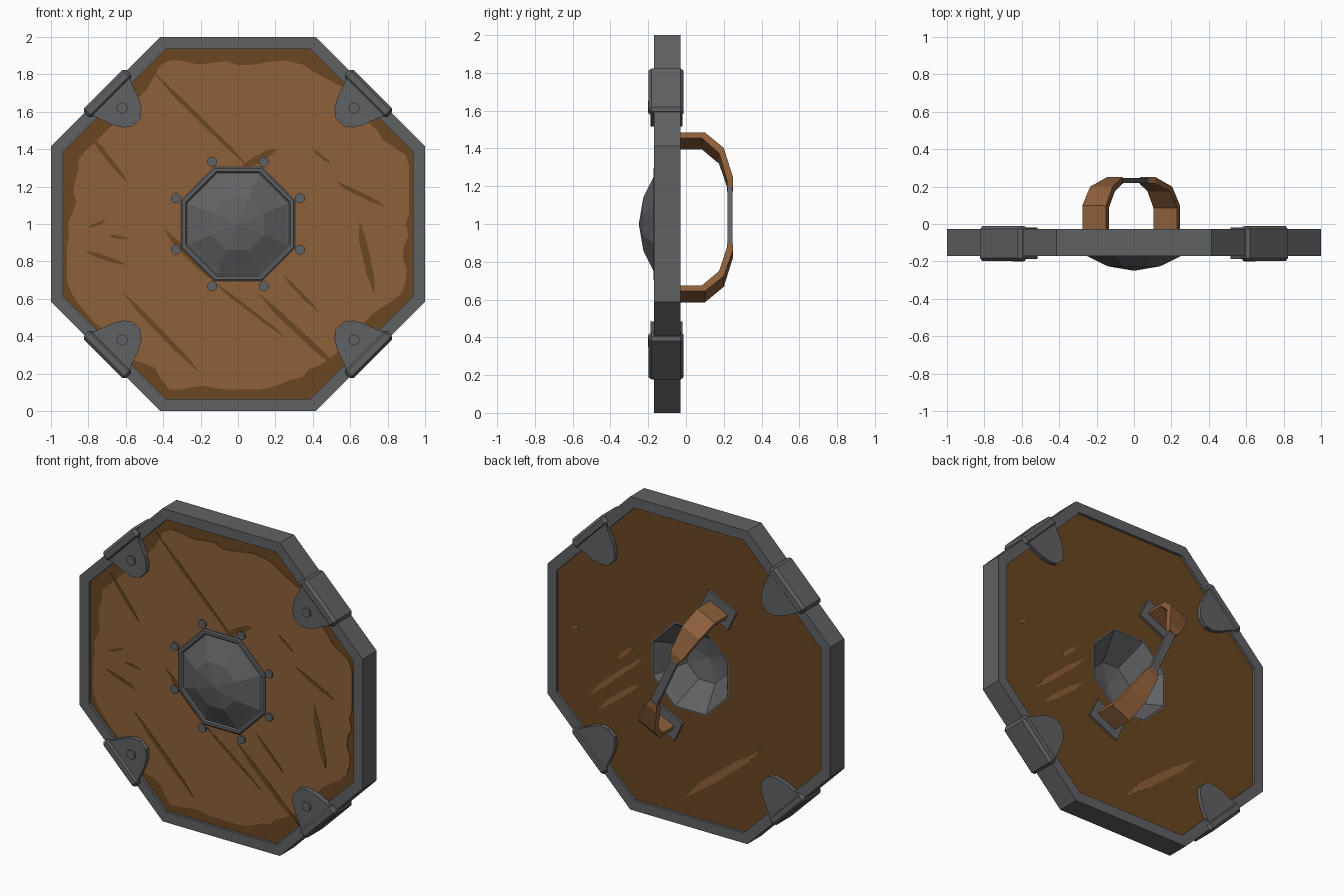
import bpy, bmesh, math, random
from math import cos, sin, pi, radians

if "Cube" in bpy.data.objects:
    bpy.data.objects.remove(bpy.data.objects["Cube"])

random.seed(4)


def material(name, rgb):
    m = bpy.data.materials.new(name)
    m.diffuse_color = (*rgb, 1)
    m.use_nodes = True
    m.node_tree.nodes["Principled BSDF"].inputs["Base Color"].default_value = m.diffuse_color
    return m


WOOD = material("light brown wood", (0.27, 0.115, 0.042))
DARK = material("dark brown wood", (0.145, 0.062, 0.016))
METAL = material("grey iron", (0.118, 0.12, 0.127))


def make(name, verts, faces, mat):
    bm = bmesh.new()
    vs = [bm.verts.new(v) for v in verts]
    for f in faces:
        bm.faces.new([vs[i] for i in f])
    bmesh.ops.remove_doubles(bm, verts=bm.verts, dist=1e-5)
    bmesh.ops.recalc_face_normals(bm, faces=bm.faces)
    me = bpy.data.meshes.new(name)
    bm.to_mesh(me)
    bm.free()
    me.materials.append(mat)
    ob = bpy.data.objects.new(name, me)
    bpy.context.collection.objects.link(ob)
    return ob


def loft(name, rings, mat, closed=False, caps=False):
    """Skin rings of equal point count."""
    n = len(rings[0])
    verts = [p for r in rings for p in r]
    k = len(rings)
    faces = []
    for i in range(k if closed else k - 1):
        j = (i + 1) % k
        for a in range(n):
            b = (a + 1) % n
            faces.append((i * n + a, i * n + b, j * n + b, j * n + a))
    if caps:
        faces += [tuple(range(n)), tuple(range((k - 1) * n, k * n))]
    return make(name, verts, faces, mat)


def polar(r, a, y):
    return (r * cos(a), y, 1 + r * sin(a))


def octagon(apothem, y):
    return [polar(apothem / cos(pi / 8), radians(22.5 + 45 * i), y) for i in range(8)]


def prism(name, pts, y0, y1, mat, angle=0.0, origin=(0, 1)):
    """Flat outline (u, v), turned by angle in the shield plane, from y0 to y1."""
    c, s = cos(angle), sin(angle)
    rings = [[(origin[0] + u * c - v * s, y, origin[1] + u * s + v * c) for u, v in pts]
             for y in (y0, y1)]
    return loft(name, rings, mat, caps=True)


def disc(r, n=8, u0=0.0, v0=0.0):
    return [(u0 + r * cos(2 * pi * i / n), v0 + r * sin(2 * pi * i / n)) for i in range(n)]


def rect(u0, u1, v):
    return [(u0, -v), (u1, -v), (u1, v), (u0, v)]


# Rim and wooden board, both octagonal with a hole
loft("rim", [octagon(a, y) for a, y in
             ((0.935, -0.17), (1.0, -0.17), (1.0, -0.028), (0.935, -0.028))], METAL, closed=True)
loft("board", [octagon(a, y) for a, y in
               ((0.27, -0.153), (0.95, -0.153), (0.95, -0.045), (0.27, -0.045))], DARK, closed=True)

# Light worn area on the front with a ragged edge
N = 96
inner, outer, base = [], [], []
inset = 0.05
for i in range(N):
    a = 2 * pi * i / N
    k = 1 / cos((a + pi / 8) % (pi / 4) - pi / 8)
    inset = min(0.085, max(0.02, inset + random.uniform(-0.025, 0.025)))
    extra = 0.03 if sin(a) < -0.8 else 0.0
    inner.append(polar(0.275 * k, a, -0.157))
    outer.append(polar((0.935 - inset - extra) * k, a, -0.157))
    base.append(polar((0.935 - inset - extra) * k, a, -0.152))
loft("worn_front", [inner, outer, base], WOOD)


# Grain streaks, tapered slivers from one point to another
def streak(name, x0, z0, x1, z1, w, y0, y1, mat):
    L = math.hypot(x1 - x0, z1 - z0)
    pts = [(0, 0), (0.25 * L, -w * 0.5), (0.7 * L, -w * 0.4), (L, 0),
           (0.8 * L, w * 0.35), (0.3 * L, w * 0.3)]
    prism(name, pts, y0, y1, mat, math.atan2(z1 - z0, x1 - x0), (x0, z0))


front_streaks = [
    (-0.47, 1.83, 0.08, 1.28, .03), (-0.79, 1.48, -0.59, 1.22, .03),
    (-0.62, 0.64, -0.20, 0.20, .035), (-0.40, 0.98, -0.14, 0.70, .04),
    (-0.14, 0.70, 0.27, 0.38, .025), (0.10, 0.64, 0.56, 0.20, .04),
    (-0.81, 0.98, -0.70, 1.02, .02), (-0.69, 0.94, -0.58, 0.92, .02),
    (-0.82, 0.86, -0.60, 0.78, .03), (0.40, 1.40, 0.50, 1.32, .02),
    (0.52, 1.23, 0.79, 1.09, .03), (0.65, 1.02, 0.73, 0.62, .05),
    (0.24, 0.73, 0.43, 0.53, .025), (0.02, 1.31, 0.21, 1.40, .05)]
for x0, z0, x1, z1, w in front_streaks:
    streak("front_grain", x0, z0, x1, z1, w, -0.159, -0.154, DARK)

back_streaks = [
    (0.72, 0.64, 0.33, 0.99, .04), (0.65, 0.57, 0.35, 0.82, .04), (0.51, 0.93, 0.40, 1.04, .03),
    (0.04, 0.17, -0.50, 0.615, .06), (0.83, 1.04, 0.79, 1.07, .025)]
for x0, z0, x1, z1, w in back_streaks:
    streak("back_grain", x0, z0, x1, z1, w, -0.047, -0.042, WOOD)

# Hollow domed boss with a raised lip
loft("boss", [octagon(a, y) for a, y in (
    (0.272, -0.045), (0.272, -0.152), (0.305, -0.152), (0.305, -0.165), (0.297, -0.171),
    (0.28, -0.171), (0.272, -0.163), (0.25, -0.172), (0.14, -0.226), (0.0, -0.25),
    (0.0, -0.236), (0.14, -0.212), (0.262, -0.045))], METAL, closed=True)

# Studs around the boss
for i in range(8):
    a = radians(22.5 + 45 * i)
    prism("boss_stud", disc(0.027), -0.169, -0.15, METAL, a, (0.36 * cos(a), 1 + 0.36 * sin(a)))

# Brackets clamped over the four diagonal edges
half = [(0.97, 0.145), (0.92, 0.125), (0.85, 0.1), (0.80, 0.07), (0.768, 0.03)]
flap = half + [(u, -v) for u, v in reversed(half)]
for i in range(4):
    a = radians(45 + 90 * i)
    clip = prism("bracket_clip", rect(0.955, 1.02, 0.16), -0.198, -0.012, METAL, a)
    bev = clip.modifiers.new("bevel", "BEVEL")
    bev.width, bev.segments = 0.016, 1
    prism("bracket_front_flap", flap, -0.188, -0.15, METAL, a)
    prism("bracket_back_flap", flap, -0.05, -0.018, METAL, a)
    prism("bracket_stud", disc(0.03, 8, 0.877), -0.2, -0.18, METAL, a)

# Diagonal handle on the back: two straps, their plates and a grip
HX, HZ = -0.015, 1.035
HA = math.atan2(0.905, -0.425)
# outer s, outer y, inner s, inner y, half width
sections = [(0.464, -0.045, 0.43, -0.045, 0.07), (0.464, 0.10, 0.43, 0.085, 0.07),
            (0.375, 0.20, 0.345, 0.175, 0.066), (0.21, 0.25, 0.20, 0.216, 0.045),
            (0.165, 0.25, 0.165, 0.216, 0.026)]
for side in (1, -1):
    c, s = cos(HA) * side, sin(HA) * side
    rings = []
    for so, yo, si, yi, w in sections:
        rings.append([(HX + p * c - v * s, y, HZ + p * s + v * c)
                      for p, y, v in ((so, yo, -w), (so, yo, w), (si, yi, w), (si, yi, -w))])
    loft("handle_strap", rings, WOOD, caps=True)
    plate = [(0.447 * side + u, v) for u, v in rect(-0.07, 0.07, 0.11)]
    prism("handle_plate", plate, -0.05, -0.03, METAL, HA, (HX, HZ))
prism("handle_grip", rect(-0.2, 0.2, 0.025), 0.22, 0.245, METAL, HA, (HX, HZ))
